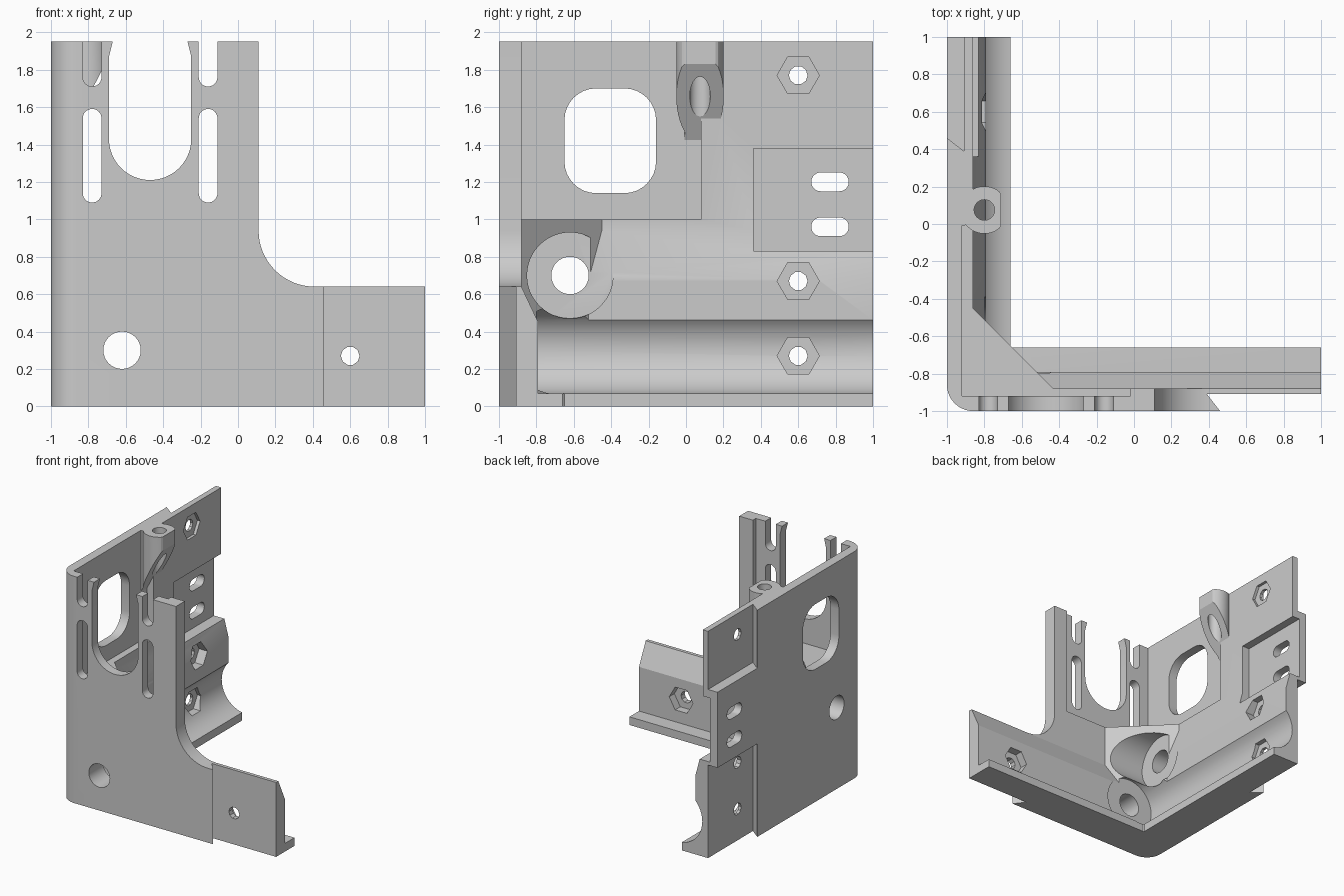
import bpy, bmesh, math

if "Cube" in bpy.data.objects:
    bpy.data.objects.remove(bpy.data.objects["Cube"])

grey = bpy.data.materials.new("light_grey")
grey.diffuse_color = (0.6, 0.6, 0.6, 1)
grey.use_nodes = True
grey.node_tree.nodes["Principled BSDF"].inputs["Base Color"].default_value = grey.diffuse_color


def prism(name, pts, axis, a, b):
    """Extrude a 2D outline along an axis from a to b."""
    place = {"x": lambda u, v, t: (t, u, v),
             "y": lambda u, v, t: (u, t, v),
             "z": lambda u, v, t: (u, v, t)}[axis]
    bm = bmesh.new()
    lo = [bm.verts.new(place(u, v, a)) for u, v in pts]
    hi = [bm.verts.new(place(u, v, b)) for u, v in pts]
    bm.faces.new(lo)
    bm.faces.new(hi)
    n = len(pts)
    for i in range(n):
        j = (i + 1) % n
        bm.faces.new((lo[i], lo[j], hi[j], hi[i]))
    bmesh.ops.recalc_face_normals(bm, faces=bm.faces)
    me = bpy.data.meshes.new(name)
    bm.to_mesh(me)
    bm.free()
    me.materials.append(grey)
    ob = bpy.data.objects.new(name, me)
    bpy.context.collection.objects.link(ob)
    return ob


def arc(cx, cy, r, a0, a1, n):
    return [(cx + r * math.cos(math.radians(a0 + (a1 - a0) * i / n)),
             cy + r * math.sin(math.radians(a0 + (a1 - a0) * i / n))) for i in range(n + 1)]


def circle(cx, cy, r, n=32):
    return arc(cx, cy, r, 0, 360, n)[:-1]


def rect(x0, y0, x1, y1):
    return [(x0, y0), (x1, y0), (x1, y1), (x0, y1)]


def round_rect(x0, y0, x1, y1, r, n=8):
    e = 0.0005  # keeps neighbouring arcs from sharing a point
    r -= e
    return (arc(x1 - r, y1 - r, r, 0, 90, n) + arc(x0 + r, y1 - r, r, 90, 180, n)
            + arc(x0 + r, y0 + r, r, 180, 270, n) + arc(x1 - r, y0 + r, r, 270, 360, n))


def combine(target, other, op="DIFFERENCE"):
    m = target.modifiers.new(op.lower(), "BOOLEAN")
    m.operation, m.object, m.solver = op, other, "EXACT"
    bpy.context.view_layer.objects.active = target
    bpy.ops.object.modifier_apply(modifier=m.name)
    bpy.data.objects.remove(other)


def cut(target, pts, axis, a, b):
    combine(target, prism("cutter", pts, axis, a, b))


# Side wall, front wall and corner gusset
body = prism("corner_bracket", [(-1, 0), (-.66, 0), (-.66, .3), (-.79, .3), (-.79, .68),
                                (-.86, .94), (-.86, 1.95), (-1, 1.95)], "y", -1, 1)
front = prism("front_wall", [(-1, 0), (-.66, 0), (-.66, .07), (-.79, .07), (-.79, .45),
                             (-.88, .64), (-.88, 1.95), (-1, 1.95)], "x", -1, 1)
combine(body, front, "UNION")
gusset = prism("gusset", [(-.95, -.95), (-.36, -.95), (-.95, -.36)], "z", 0, 1.2)
combine(body, gusset, "UNION")

# Thin-walled pocket above the gusset
cut(body, rect(-.92, -.92, -.02, .08), "z", 1.0, 2.1)

# Rounded outside corner
cut(body, [(-1.1, -1.1), (-.86, -1.1)] + arc(-.86, -.86, .14, 270, 180, 10)
    + [(-1.1, -.86)], "z", -.1, 2.1)

# Step in the front wall outline
cut(body, [(1.1, .64)] + arc(.41, .94, .30, 270, 180, 16) + [(.11, 2.1), (1.1, 2.1)],
    "y", -1.1, -.5)

# Rod groove with its socket, and the crossing socket
cut(body, circle(-.62, .30, .235, 48), "y", -.80, 1.1)
cut(body, circle(-.62, .70, .23, 48), "x", -.80, -.36)
cut(body, circle(-.62, .30, .10), "y", -1.1, -.7)
cut(body, circle(-.62, .70, .10), "x", -1.1, -.7)

# Outside overlap recesses
cut(body, [(.468, -1.01), (.39, -.91), (1.1, -.91), (1.1, -1.01)], "z", -.1, .7)
for z0, z1 in ((-.1, .80), (1.45, 2.1)):
    cut(body, [(-1.01, .468), (-.91, .39), (-.91, 1.1), (-1.01, 1.1)], "z", z0, z1)

# Recessed panel with two slots
cut(body, rect(.36, .83, 1.1, 1.38), "x", -.93, -.5)
for z in (.96, 1.20):
    cut(body, round_rect(.67, z - .05, .87, z + .05, .05), "x", -1.1, -.8)

# Large side window
cut(body, round_rect(-.65, 1.14, -.16, 1.70, .17), "x", -1.1, -.8)

# Open U cut-out with small lips, and narrow slots in the front wall
cut(body, arc(-.47, 1.43, .22, 180, 360, 24)
    + [(-.25, 1.87), (-.27, 1.95), (-.27, 2.1), (-.67, 2.1), (-.67, 1.95), (-.69, 1.87)],
    "y", -1.1, -.8)
for x in (-.78, -.16):
    cut(body, round_rect(x - .05, 1.09, x + .05, 1.59, .05), "y", -1.1, -.8)
    cut(body, arc(x, 1.76, .05, 180, 360, 12) + [(x + .05, 2.1), (x - .05, 2.1)],
        "y", -1.1, -.8)

# Bolt holes with hexagonal nut pockets
for z, floor in ((1.77, -.885), (.67, -.87), (.27, -.885)):
    cut(body, circle(.6, z, .05, 10), "x", -1.1, -.5)
    cut(body, circle(.6, z, .113, 6), "x", floor, -.5)
cut(body, circle(.6, .27, .05, 10), "y", -1.1, -.5)
cut(body, circle(.6, .27, .113, 6), "y", -.86, -.5)

# Screw boss at the top, tapering back into the side wall
outline = [(min(x, -.71), y) for x, y in arc(-.8, .075, .127, -140, 140, 31)
           if not (x > -.71 and abs(y - .075) < .08)]
boss = prism("screw_boss", outline + [(-.95, .157), (-.95, -.007)], "z", 1.3, 1.95)
cut(boss, [(-.6, 1.85), (-.70, 1.85), (-.922, 1.42), (-.922, 1.2), (-.6, 1.2)], "y", -.5, .5)
combine(body, boss, "UNION")
cut(body, circle(-.8, .075, .055, 24), "z", 1.5, 2.1)

# Smooth curved walls, sharp edges elsewhere
bpy.ops.object.select_all(action="DESELECT")
body.select_set(True)
bpy.context.view_layer.objects.active = body
bpy.ops.object.shade_smooth_by_angle(angle=math.radians(25))
